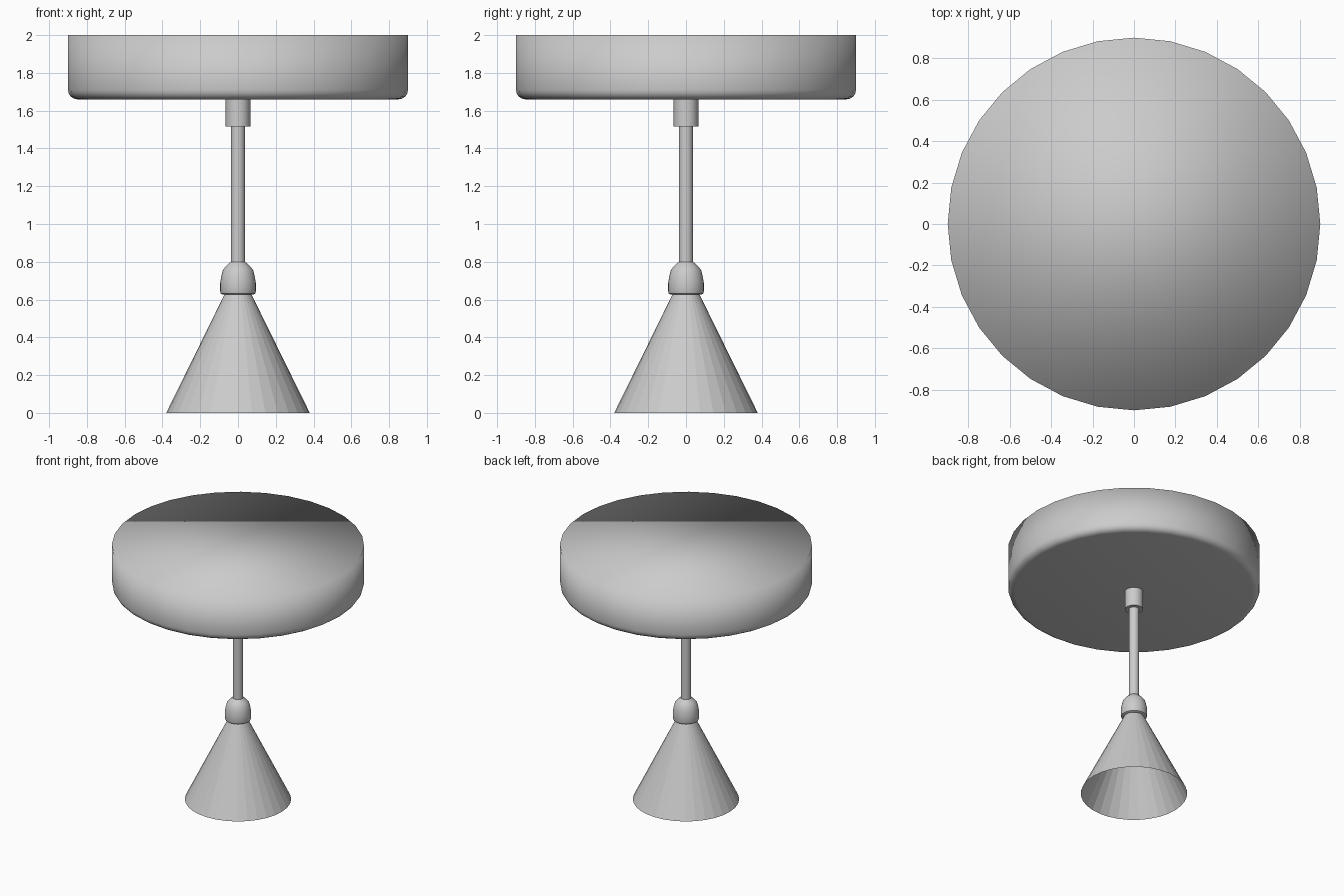
import bpy, bmesh, math

if "Cube" in bpy.data.objects:
    bpy.data.objects.remove(bpy.data.objects["Cube"])


def lathe(name, profile, sides=32, cap_bottom=True, cap_top=True, smooth=None):
    """Spin a (radius, z) profile, listed bottom to top, around z."""
    bm = bmesh.new()
    rings = [[bm.verts.new((r * math.cos(2 * math.pi * i / sides),
                            r * math.sin(2 * math.pi * i / sides), z))
              for i in range(sides)] for r, z in profile]
    for a, b in zip(rings, rings[1:]):
        for i in range(sides):
            j = (i + 1) % sides
            bm.faces.new((a[i], a[j], b[j], b[i]))
    if cap_bottom:
        bm.faces.new(rings[0][::-1])
    if cap_top:
        bm.faces.new(rings[-1])
    mesh = bpy.data.meshes.new(name)
    bm.to_mesh(mesh)
    bm.free()
    ob = bpy.data.objects.new(name, mesh)
    bpy.context.collection.objects.link(ob)
    if smooth == "all":
        mesh.shade_smooth()
    elif smooth == "angle":
        bpy.ops.object.select_all(action='DESELECT')
        ob.select_set(True)
        bpy.context.view_layer.objects.active = ob
        bpy.ops.object.shade_smooth_by_angle(angle=math.radians(40))
    return ob


# Ceiling canopy: broad disc with a rounded lower rim
R, Z, F = 0.90, 1.66, 0.05
rim = [(R - F + F * math.sin(math.pi / 2 * k / 4),
        Z + F - F * math.cos(math.pi / 2 * k / 4)) for k in range(5)]
lathe("canopy", rim + [(R, 2.0)], smooth="all")

# Collar under the canopy and the hanging rod
lathe("collar", [(0.065, 1.515), (0.065, 1.67)], smooth="angle")
lathe("rod", [(0.037, 0.78), (0.037, 1.53)], smooth="angle")

# Bell-shaped lamp holder
lathe("socket_cap", [(0.083, 0.627), (0.091, 0.632), (0.094, 0.642), (0.094, 0.69),
                     (0.089, 0.72), (0.08, 0.756), (0.063, 0.778), (0.038, 0.80)],
      smooth="angle")

# Faceted conical shade, open at the bottom
lathe("shade", [(0.38, 0.0), (0.069, 0.632)], cap_bottom=False, cap_top=False)
